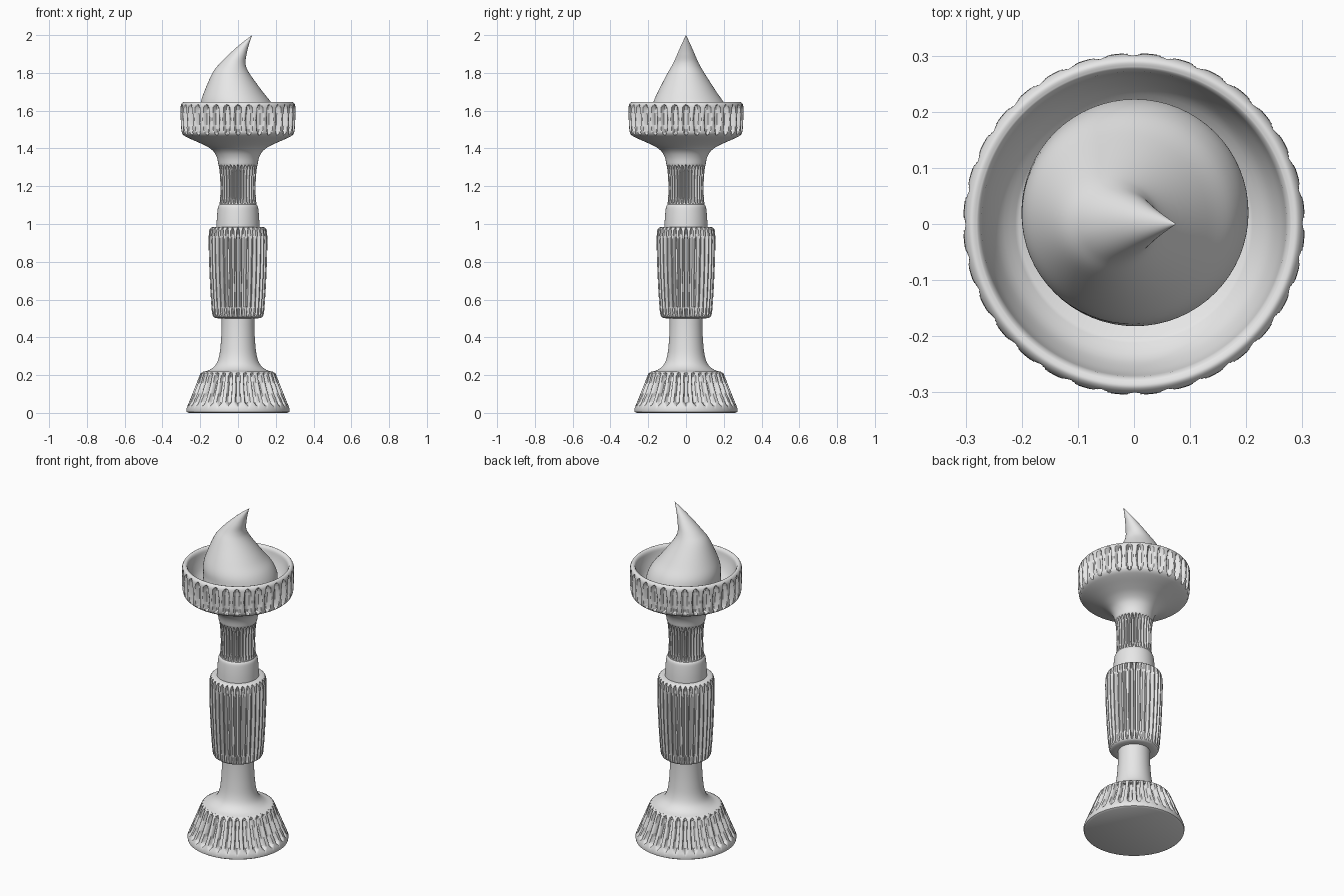
import bpy, bmesh, math

if "Cube" in bpy.data.objects:
    bpy.data.objects.remove(bpy.data.objects["Cube"])

FLUTES = 32          # flutes around every fluted part
STEPS = 10           # mesh columns per flute

grey = bpy.data.materials.new("plain grey")
grey.diffuse_color = (0.8, 0.8, 0.8, 1)
grey.use_nodes = True
grey.node_tree.nodes["Principled BSDF"].inputs["Base Color"].default_value = grey.diffuse_color


def spline(pts, n):
    """Catmull-Rom curve through tuples of any length."""
    out = []
    for i in range(len(pts) - 1):
        a, b = pts[max(i - 1, 0)], pts[i]
        c, d = pts[i + 1], pts[min(i + 2, len(pts) - 1)]
        for k in range(n):
            t = k / n
            out.append(tuple(0.5 * (2 * q + (r - p) * t + (2 * p - 5 * q + 4 * r - s) * t * t
                                    + (3 * q - p - 3 * r + s) * t ** 3)
                             for p, q, r, s in zip(a, b, c, d)))
    return out + [tuple(pts[-1])]


def skin(name, rings, angle):
    """Join rings of points (bottom to top) into a smooth closed surface."""
    bm = bmesh.new()
    vs = [[bm.verts.new(p) for p in ring] for ring in rings]
    n = len(vs[0])
    for a, b in zip(vs, vs[1:]):
        for i in range(n):
            j = (i + 1) % n
            bm.faces.new((a[i], a[j], b[j], b[i]))
    bmesh.ops.remove_doubles(bm, verts=bm.verts, dist=1e-5)
    bmesh.ops.recalc_face_normals(bm, faces=bm.faces)
    me = bpy.data.meshes.new(name)
    bm.to_mesh(me)
    bm.free()
    ob = bpy.data.objects.new(name, me)
    bpy.context.collection.objects.link(ob)
    me.materials.append(grey)
    bpy.ops.object.select_all(action='DESELECT')
    ob.select_set(True)
    bpy.context.view_layer.objects.active = ob
    bpy.ops.object.shade_smooth_by_angle(angle=math.radians(angle))
    return ob


def lathe(name, profile, flute=None, depth=0.0, width=0.7, power=2):
    """Turn (radius, z) points; flute = first and last z of the outer slots."""
    rows = []
    for (r0, z0), (r1, z1) in zip(profile, profile[1:]):
        fluted = flute and z1 > z0 and z1 > flute[0] and z0 < flute[1]
        n = max(1, math.ceil((z1 - z0) / 0.008)) if fluted else 1
        rows += [(r0 + (r1 - r0) * k / n, z0 + (z1 - z0) * k / n, fluted) for k in range(n)]
    rows.append((*profile[-1], False))
    count = FLUTES * STEPS if flute else 96
    rings = []
    for r, z, fluted in rows:
        ring = []
        for i in range(count):
            rr = r
            if fluted and flute[0] < z < flute[1]:
                v = abs(2 * (z - flute[0]) / (flute[1] - flute[0]) - 1)
                w = width * math.sqrt(1 - v ** power)
                u = abs((i % STEPS) / STEPS * 2 - 1)
                u = 1 - u if u > 1 else u
                if u < w:
                    rr -= depth * min(1, 1.6 * (1 - (u / w) ** 2)) * min(1, 2 * w / width)
            # a slot centre faces the front
            t = 2 * math.pi * (i - STEPS / 2) / count - math.pi / 2
            ring.append((rr * math.cos(t), rr * math.sin(t), z))
        rings.append(ring)
    return skin(name, rings, 50)


# flared foot with slanted slots
lathe("foot", [(0, 0), (0.262, 0), (0.272, 0.006), (0.274, 0.02), (0.268, 0.036),
               (0.205, 0.195), (0.197, 0.211), (0.182, 0.219), (0, 0.219)],
      (0.042, 0.212), 0.028, 0.62, 6)

# plain lower stem sweeping out onto the foot
lathe("stem", [(0, 0.20), (0.19, 0.20)]
      + spline([(0.186, 0.217), (0.150, 0.228), (0.118, 0.255), (0.100, 0.30),
                (0.091, 0.37), (0.087, 0.45), (0.087, 0.53)], 5) + [(0, 0.53)])

# ribbed grip
lathe("grip", [(0, 0.50), (0.10, 0.50)]
      + spline([(0.122, 0.503), (0.134, 0.515), (0.140, 0.55), (0.147, 0.65), (0.153, 0.78),
                (0.156, 0.90), (0.154, 0.955), (0.147, 0.977), (0.13, 0.985)], 4)
      + [(0, 0.985)], (0.510, 0.978), 0.022, 0.66, 10)

# smooth collar above the grip
lathe("collar", [(0, 0.97), (0.113, 0.97)]
      + spline([(0.114, 0.985), (0.112, 1.03), (0.108, 1.075), (0.104, 1.095),
                (0.096, 1.105)], 4) + [(0, 1.105)])

# fluted neck
lathe("neck", [(0, 1.09), (0.098, 1.09)]
      + spline([(0.098, 1.10), (0.094, 1.16), (0.094, 1.22), (0.098, 1.28),
                (0.105, 1.325)], 4) + [(0, 1.325)], (1.108, 1.312), 0.018, 0.66, 8)

# flaring cup with oval slots around the rim and a hollow bowl
lathe("cup", [(0, 1.31), (0.10, 1.31)]
      + spline([(0.104, 1.315), (0.111, 1.35), (0.128, 1.382), (0.160, 1.408), (0.205, 1.430),
                (0.262, 1.455), (0.290, 1.472), (0.300, 1.495), (0.304, 1.55),
                (0.304, 1.615), (0.300, 1.635), (0.290, 1.645), (0.278, 1.642)], 4)
      + spline([(0.272, 1.63), (0.262, 1.585), (0.240, 1.535), (0.205, 1.50)], 4)
      + [(0, 1.485)], (1.475, 1.632), 0.026, 0.66, 2.5)

# flame: round sections (x, y, radius, z) drifting towards a curled tip
sections = spline([(0.002, 0.02, 0.185, 1.49), (0.002, 0.02, 0.201, 1.55),
                   (0.000, 0.02, 0.200, 1.59), (-0.010, 0.014, 0.188, 1.64),
                   (-0.024, 0.006, 0.155, 1.70), (-0.038, 0.0, 0.097, 1.80),
                   (-0.028, 0.0, 0.068, 1.85), (0.000, 0.0, 0.046, 1.90),
                   (0.034, 0.0, 0.024, 1.95), (0.075, 0.0, 0.0, 2.0)], 6)
sections = [(0.002, 0.02, 0.0, 1.49)] + sections
skin("flame", [[(x + r * math.cos(2 * math.pi * i / 64), y + r * math.sin(2 * math.pi * i / 64), z)
                for i in range(64)] for x, y, r, z in sections], 60)
